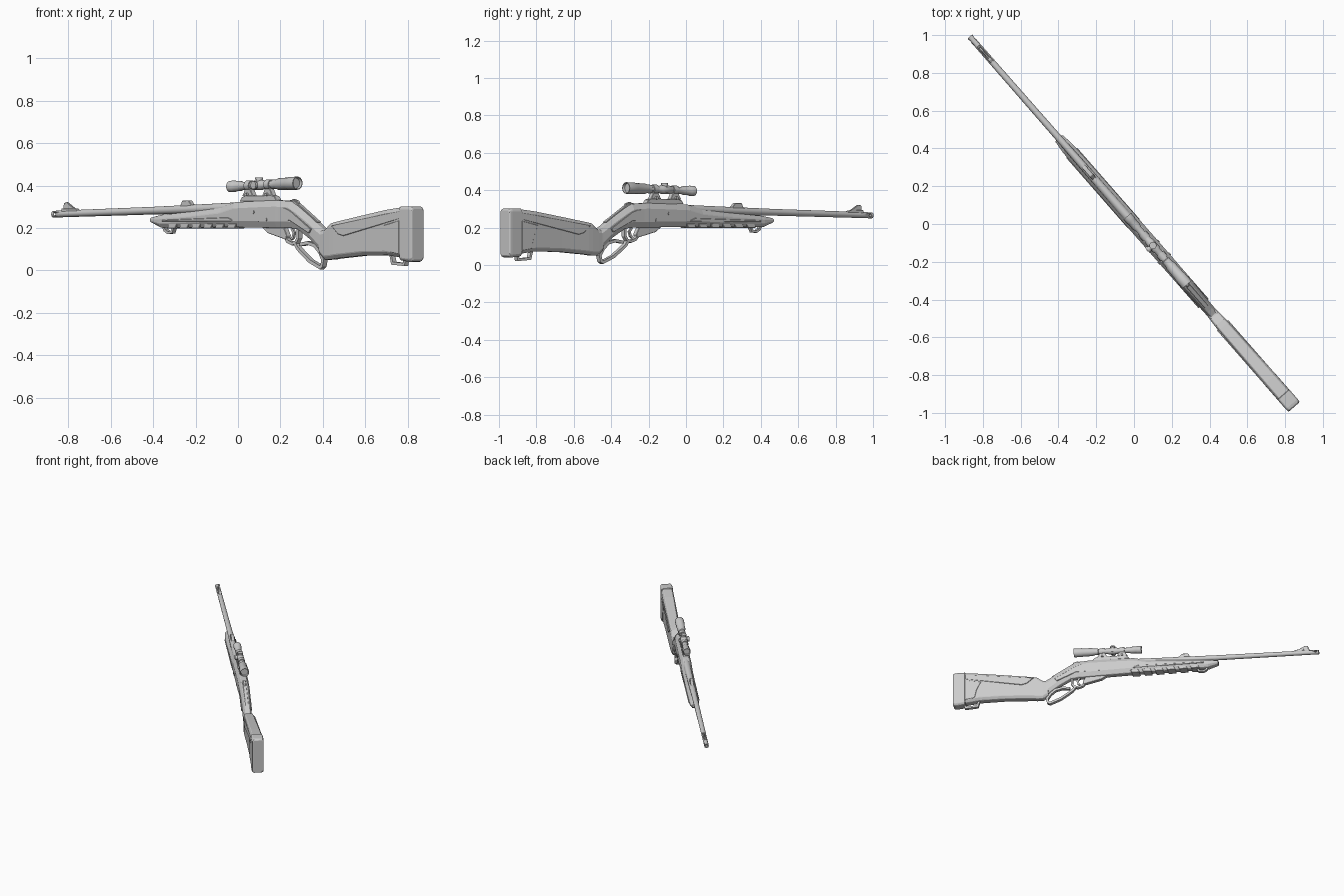
import bpy, bmesh, math
from mathutils import Vector

if "Cube" in bpy.data.objects:
    bpy.data.objects.remove(bpy.data.objects["Cube"])

ANG = math.radians(-48.8)      # the gun lies diagonally across the grid
K = math.cos(ANG)              # front-view x -> distance along the gun


def finish(name, verts, faces, smooth=False, bevel=0.0):
    me = bpy.data.meshes.new(name)
    me.from_pydata(verts, [], faces)
    bm = bmesh.new()
    bm.from_mesh(me)
    bmesh.ops.recalc_face_normals(bm, faces=bm.faces)
    bm.to_mesh(me)
    bm.free()
    ob = bpy.data.objects.new(name, me)
    bpy.context.collection.objects.link(ob)
    ob.rotation_euler.z = ANG
    if bevel:
        m = ob.modifiers.new("bevel", 'BEVEL')
        m.width, m.segments, m.limit_method = bevel, 1, 'ANGLE'
    if smooth:
        bpy.ops.object.select_all(action='DESELECT')
        ob.select_set(True)
        bpy.context.view_layer.objects.active = ob
        bpy.ops.object.shade_smooth_by_angle(angle=math.radians(35))
    return ob


def loft(name, rings, smooth=False, bevel=0.0):
    n = len(rings[0])
    verts = [v for r in rings for v in r]
    faces = [(i * n + j, i * n + (j + 1) % n, (i + 1) * n + (j + 1) % n, (i + 1) * n + j)
             for i in range(len(rings) - 1) for j in range(n)]
    last = (len(rings) - 1) * n
    faces += [tuple(range(n)), tuple(range(last, last + n))]
    return finish(name, verts, faces, smooth, bevel)


# faceted body: stations of (x, bottom, top, half width)
def body(name, stations, chamfer, top_w=.55, bot_w=.6):
    rings = []
    for x, zb, zt, h in stations:
        c = min(chamfer, .3 * (zt - zb))
        half = [(h * top_w, zt), (h, zt - c), (h, zb + c), (h * bot_w, zb)]
        rings.append([(x / K, w, z) for w, z in half + [(-w, z) for w, z in half[::-1]]])
    return loft(name, rings, bevel=.003)


# round part along the gun: stations of (x, z, radius)
def tube(name, stations, n=20):
    return loft(name, [[(x / K, r * math.cos(2 * math.pi * i / n), z + r * math.sin(2 * math.pi * i / n))
                        for i in range(n)] for x, z, r in stations], True)


# side profile extruded across the gun
def prism(name, pts, hw, bevel=.002, shift=0):
    return loft(name, [[(x / K, shift + w, z) for x, z in pts] for w in (-hw, hw)], bevel=bevel)


# disc stack around a vertical or a sideways axis: stations of (offset, radius)
def knob(name, x, w, z, stations, sideways=False, n=16):
    rings = []
    for d, r in stations:
        cs = [(r * math.cos(2 * math.pi * i / n), r * math.sin(2 * math.pi * i / n)) for i in range(n)]
        rings.append([(x / K + a, w + d, z + b) if sideways else (x / K + a, w + b, z + d) for a, b in cs])
    return loft(name, rings, True)


# flat strap following a side-view path
def strap(name, path, t, hw, closed=False):
    p = [Vector((x / K, z)) for x, z in path]
    n, rings = len(p), []
    for i in range(n):
        a = p[i - 1] if i or closed else p[i]
        b = p[(i + 1) % n] if i < n - 1 or closed else p[i]
        d1 = (p[i] - a).normalized() if p[i] != a else (b - p[i]).normalized()
        d2 = (b - p[i]).normalized() if p[i] != b else d1
        d = (d1 + d2).normalized()
        nor = Vector((-d.y, d.x)) * t / max(.5, d.dot(d1))
        rings.append([((p[i] + nor * s).x, w, (p[i] + nor * s).y)
                      for s, w in ((1, hw), (1, -hw), (-1, -hw), (-1, hw))])
    if closed:
        verts = [v for r in rings for v in r]
        return finish(name, verts, [(i * 4 + j, i * 4 + (j + 1) % 4, (i + 1) % n * 4 + (j + 1) % 4,
                                     (i + 1) % n * 4 + j) for i in range(n) for j in range(4)])
    return loft(name, rings)


# barrel with bored muzzle and a cross port
barrel = tube("barrel", [(-.845, .266, .008), (-.868, .265, .009), (-.869, .265, .016), (-.82, .267, .016),
                         (-.4, .282, .018), (-.15, .291, .022), (.05, .299, .025)])
port = knob("port_cutter", -.855, 0, .2655, [(-.05, .009), (.05, .009)], True)
cut = barrel.modifiers.new("port", 'BOOLEAN')
cut.object, cut.solver = port, 'EXACT'
port.hide_render = True
port.hide_viewport = True

# fore-end, receiver and wrist
body("receiver_and_fore_end", [
    (-.398, .226, .250, .026), (-.35, .202, .262, .034), (-.20, .202, .278, .036),
    (-.06, .204, .300, .037), (.0, .204, .322, .037), (.12, .202, .328, .037),
    (.20, .200, .331, .037), (.262, .200, .326, .035), (.295, .194, .302, .033),
    (.35, .148, .254, .030), (.40, .092, .206, .029), (.425, .052, .186, .029)], .03)

# butt stock, cheek panel, rear block and recoil pad
body("butt_stock", [
    (.40, .075, .186, .028), (.425, .05, .19, .031), (.455, .052, .222, .034), (.475, .056, .228, .035),
    (.60, .070, .258, .037), (.72, .072, .286, .039), (.80, .058, .299, .040)], .018, .75, .6)
prism("cheek_panel", [(.468, .212), (.50, .172), (.525, .163), (.79, .243), (.79, .281), (.60, .241)], .0405)
prism("rear_stock_block", [(.715, .212), (.79, .236), (.79, .076), (.745, .086), (.735, .15)], .0412)
body("recoil_pad", [(.79, .047, .302, .0415), (.835, .040, .302, .0415), (.845, .044, .299, .040),
                    (.848, .052, .290, .036)], .012, .8, .75)

# fore-end grip ribs and side rails
for i in range(6):
    x = -.31 + i * .056
    prism(f"grip_rib_{i}", [(x, .198), (x + .036, .198), (x + .047, .222), (x + .008, .222)], .032)
prism("fore_end_rail", [(-.33, .238), (-.02, .25), (.0, .24), (.0, .232), (-.33, .23)], .0395)
prism("receiver_panel", [(.07, .292), (.245, .297), (.275, .28), (.37, .195), (.36, .175), (.27, .235),
                         (.12, .228)], .0365)

# receiver screws, tang and hammer
for x, z in ((.10, .275), (.16, .24)):
    knob("receiver_screw", x, 0, z, [(-.041, .008), (.041, .008)], True)
prism("tang_strip", [(.25, .332), (.275, .328), (.385, .228), (.37, .225)], .012)
prism("hammer", [(.255, .325), (.262, .338), (.285, .328), (.29, .31)], .008)

# trigger, guard and lever loop
prism("lever_plate", [(.12, .205), (.15, .176), (.20, .158), (.235, .145), (.24, .165), (.225, .205)], .014)
strap("trigger_guard", [(.222, .205), (.226, .165), (.240, .137), (.262, .126), (.280, .133),
                        (.290, .155), (.290, .20)], .007, .012)
strap("trigger", [(.255, .20), (.266, .178), (.262, .158), (.254, .147)], .006, .006)
strap("lever_loop", [(.275, .13), (.288, .105), (.305, .085), (.345, .044), (.394, .014), (.403, .022),
                     (.408, .05), (.392, .088), (.368, .118), (.335, .130), (.30, .122)], .008, .013)

# sling swivels
strap("front_swivel", [(-.345, .205), (-.34, .19), (-.325, .178), (-.307, .180), (-.298, .205)], .006, .011)
strap("rear_swivel", [(.727, .075), (.735, .034), (.79, .028), (.797, .07)], .007, .012)

# iron sights
prism("front_sight_base", [(-.825, .275), (-.825, .293), (-.76, .292), (-.745, .278)], .011)
prism("front_sight_blade", [(-.82, .285), (-.818, .318), (-.803, .322), (-.785, .306), (-.765, .29)], .006)
prism("rear_sight", [(-.278, .295), (-.262, .31), (-.255, .330), (-.225, .331), (-.212, .31), (-.20, .30)], .012)

# scope mount: rail, clamps and rings
prism("scope_rail", [(.02, .325), (.03, .346), (.045, .352), (.17, .355), (.185, .348), (.195, .325)], .017)


def axis_z(x):
    return .396 + .05 * (x + .03)


for side, x in (("front", .055), ("rear", .148)):
    prism(f"{side}_ring_foot", [(x - .026, .350), (x - .02, .363), (x - .012, .385), (x + .012, .385),
                                (x + .02, .363), (x + .026, .350)], .014)
    tube(f"{side}_scope_ring", [(x - .011, axis_z(x), .024), (x + .011, axis_z(x), .024)])
    knob(f"{side}_clamp_screw", x, 0, .358, [(-.026, .008), (.026, .008)], True)

# scope with recessed lenses, and turrets
tube("scope", [(x, axis_z(x), r) for x, r in [
    (-.028, .021), (-.036, .023), (-.036, .027), (-.015, .027), (-.012, .024), (.012, .024), (.022, .019),
    (.075, .019), (.08, .023), (.118, .023), (.123, .019), (.165, .019), (.168, .023), (.185, .023),
    (.195, .028), (.24, .029), (.243, .031), (.281, .031), (.281, .027), (.273, .024)]], 24)
knob("elevation_turret", .10, 0, .40, [(0, .015), (.028, .015), (.028, .019), (.038, .019)])
knob("windage_turret", .10, 0, .402, [(-.038, .019), (-.028, .019), (-.028, .015), (.02, .015)], True)
